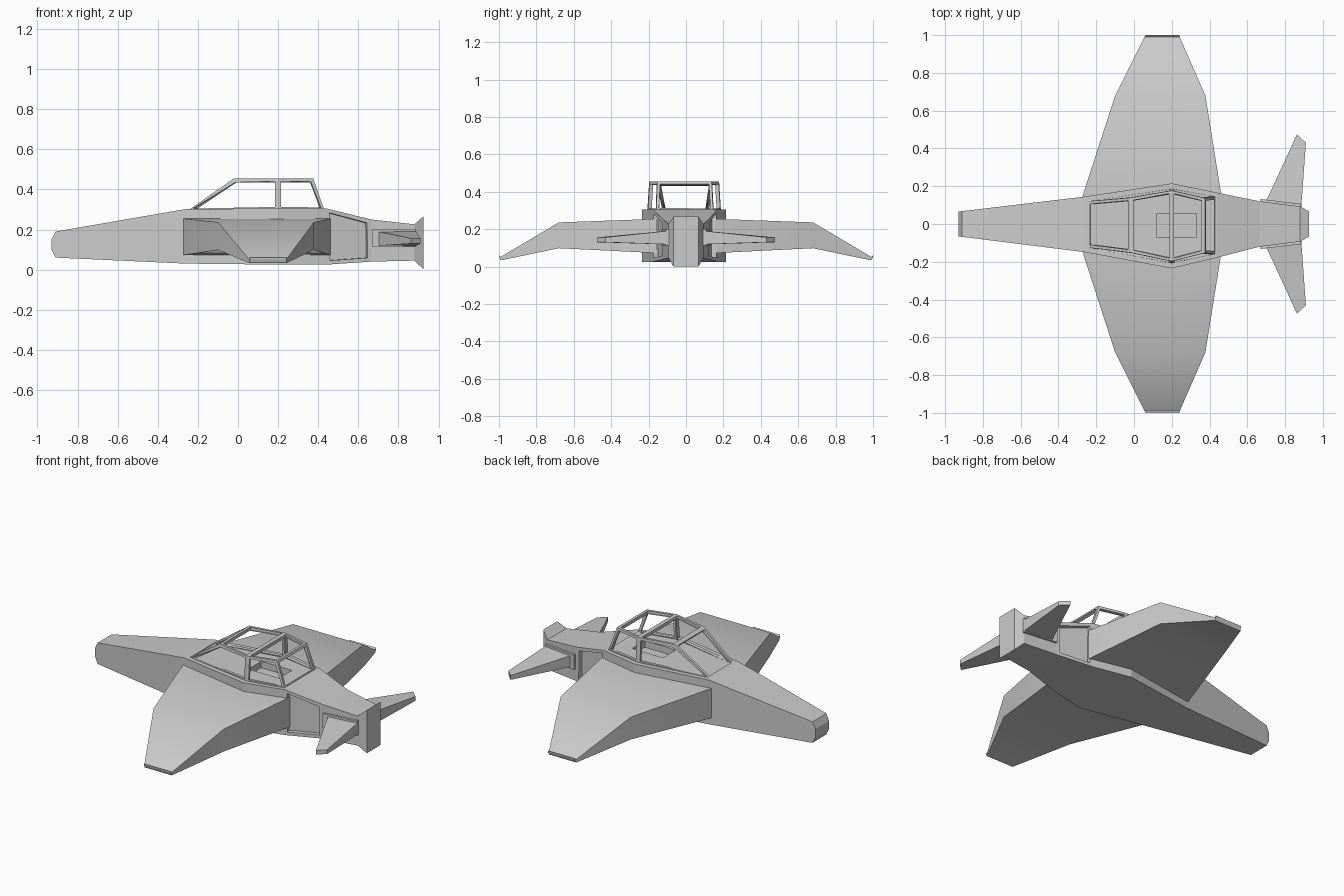
import bpy, bmesh
from mathutils import Vector

if "Cube" in bpy.data.objects:
    bpy.data.objects.remove(bpy.data.objects["Cube"])


def finish(bm, name, angle=None):
    bmesh.ops.recalc_face_normals(bm, faces=bm.faces)
    me = bpy.data.meshes.new(name)
    bm.to_mesh(me)
    bm.free()
    ob = bpy.data.objects.new(name, me)
    bpy.context.collection.objects.link(ob)
    if angle:
        bpy.ops.object.select_all(action='DESELECT')
        ob.select_set(True)
        bpy.context.view_layer.objects.active = ob
        bpy.ops.object.shade_smooth_by_angle(angle=angle)
    return ob


def loft(loops, caps=True):
    bm = bmesh.new()
    rings = [[bm.verts.new(p) for p in loop] for loop in loops]
    for a, b in zip(rings, rings[1:]):
        n = len(a)
        for i in range(n):
            j = (i + 1) % n
            bm.faces.new((a[i], a[j], b[j], b[i]))
    if caps:
        bm.faces.new(rings[0])
        bm.faces.new(rings[-1])
    bmesh.ops.recalc_face_normals(bm, faces=bm.faces)
    return bm


# Fuselage: x, half width, centre y, bottom z, top z
stations = [(-.93, .065, 0, .10, .15), (-.91, .068, 0, .06, .19),
            (-.26, .147, -.002, .03, .302), (.20, .225, -.01, .025, .305),
            (.44, .172, -.006, .025, .305), (.665, .12, 0, .04, .25),
            (.88, .093, 0, .045, .226), (.926, .067, 0, 0, .267)]
bm = loft([[(x, c - w, b), (x, c + w, b), (x, c + w, t), (x, c - w, t)]
           for x, w, c, b, t in stations])
# Recessed side panels behind the wings
panels = [f for f in bm.faces
          if abs(f.normal.y) > .8 and .5 < f.calc_center_median().x < .6]
bmesh.ops.inset_individual(bm, faces=panels, thickness=.028, depth=0)
bmesh.ops.inset_individual(bm, faces=panels, thickness=.001, depth=-.025)
fuselage = finish(bm, "fuselage")

# Cockpit floor well
bpy.ops.mesh.primitive_cube_add(size=1, location=(.225, -.008, .305))
cutter = bpy.context.object
cutter.name = "cockpit_well_cutter"
cutter.scale = (.21, .125, .08)
cutter.hide_render = True
cutter.display_type = 'WIRE'
cut = fuselage.modifiers.new("well", 'BOOLEAN')
cut.operation = 'DIFFERENCE'
cut.object = cutter

# Canopy frame: open windows inset from a faceted shell
base = [(-.245, .122, -.002), (.20, .197, -.01), (.43, .152, -.007)]
roof = [(-.02, .145, -.006), (.20, .187, -.01), (.375, .145, -.008)]
bm = bmesh.new()
lower, upper = [[[bm.verts.new((x, c + s * w, z)) for s in (-1, 1)]
                 for x, w, c in row] for row, z in ((base, .298), (roof, .455))]
for i in (0, 1):
    bm.faces.new((upper[i][0], upper[i + 1][0], upper[i + 1][1], upper[i][1]))
    for s in (0, 1):
        bm.faces.new((lower[i][s], lower[i + 1][s], upper[i + 1][s], upper[i][s]))
for i in (0, 2):
    bm.faces.new((lower[i][0], lower[i][1], upper[i][1], upper[i][0]))
bmesh.ops.recalc_face_normals(bm, faces=bm.faces)
windows = list(bm.faces)
bmesh.ops.inset_individual(bm, faces=windows, thickness=.021)
bmesh.ops.delete(bm, geom=windows, context='FACES')
canopy = finish(bm, "canopy_frame")
solid = canopy.modifiers.new("thickness", 'SOLIDIFY')
solid.thickness = .02
solid.offset = -1

# Wing sections: leading (x, y), trailing (x, y), bottom z, top z
wing = [((-.275, .14), (.462, .155), .072, .255),
        ((-.10, .68), (.378, .68), .098, .236),
        ((.055, .99), (.242, .99), .033, .052),
        ((.06, 1.0), (.242, 1.0), .05, .06)]
tail = [((.685, .09), (.885, .08), .118, .192),
        ((.863, .475), (.91, .43), .13, .156)]
collar = [((.67, .09), (.885, .06), .112, .202),
          ((.67, .132), (.885, .107), .112, .202)]


def section_loft(rows, s):
    return loft([[(a[0], s * a[1], b), (e[0], s * e[1], b),
                  (e[0], s * e[1], t), (a[0], s * a[1], t)]
                 for a, e, b, t in rows])


for side, s in (("left", 1), ("right", -1)):
    finish(section_loft(wing, s), side + "_wing", .6)
    finish(section_loft(tail, s), side + "_tailplane")
    finish(section_loft(collar, s), side + "_tailplane_collar")
